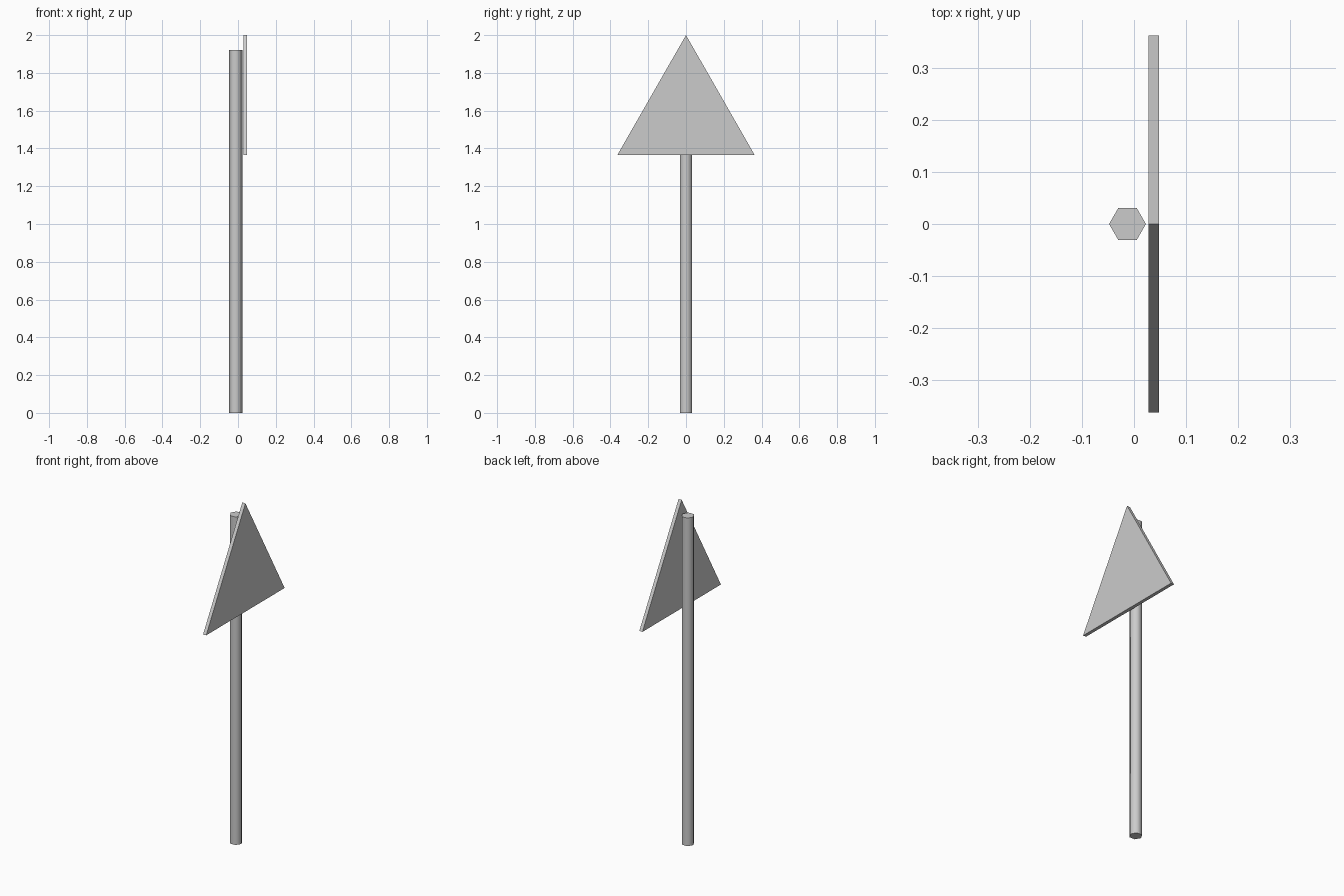
import bpy, bmesh, math
from mathutils import Vector

if "Cube" in bpy.data.objects:
    bpy.data.objects.remove(bpy.data.objects["Cube"])


def prism(name, profile, extrusion):
    """Extrude a closed planar profile into a solid object."""
    bm = bmesh.new()
    face = bm.faces.new([bm.verts.new(p) for p in profile])
    out = bmesh.ops.extrude_face_region(bm, geom=[face], use_keep_orig=True)
    verts = [g for g in out["geom"] if isinstance(g, bmesh.types.BMVert)]
    bmesh.ops.translate(bm, verts=verts, vec=Vector(extrusion))
    bmesh.ops.recalc_face_normals(bm, faces=bm.faces)
    mesh = bpy.data.meshes.new(name)
    bm.to_mesh(mesh)
    bm.free()
    obj = bpy.data.objects.new(name, mesh)
    bpy.context.collection.objects.link(obj)
    return obj


# Six-sided post, smooth around its sides with sharp caps
POST_X, POST_R, POST_H = -0.0125, 0.0355, 1.92
hexagon = [(POST_X + POST_R * math.cos(math.tau * i / 6),
            POST_R * math.sin(math.tau * i / 6), 0) for i in range(6)]
post = prism("post", hexagon, (0, 0, POST_H))
bpy.context.view_layer.objects.active = post
post.select_set(True)
bpy.ops.object.shade_smooth_by_angle(angle=math.radians(75))

# Triangular sign plate facing +x, just in front of the post
HALF_W, BOTTOM, TOP = 0.363, 1.366, 2.0
triangle = [(0.028, -HALF_W, BOTTOM), (0.028, HALF_W, BOTTOM), (0.028, 0, TOP)]
prism("sign_plate", triangle, (0.02, 0, 0))
